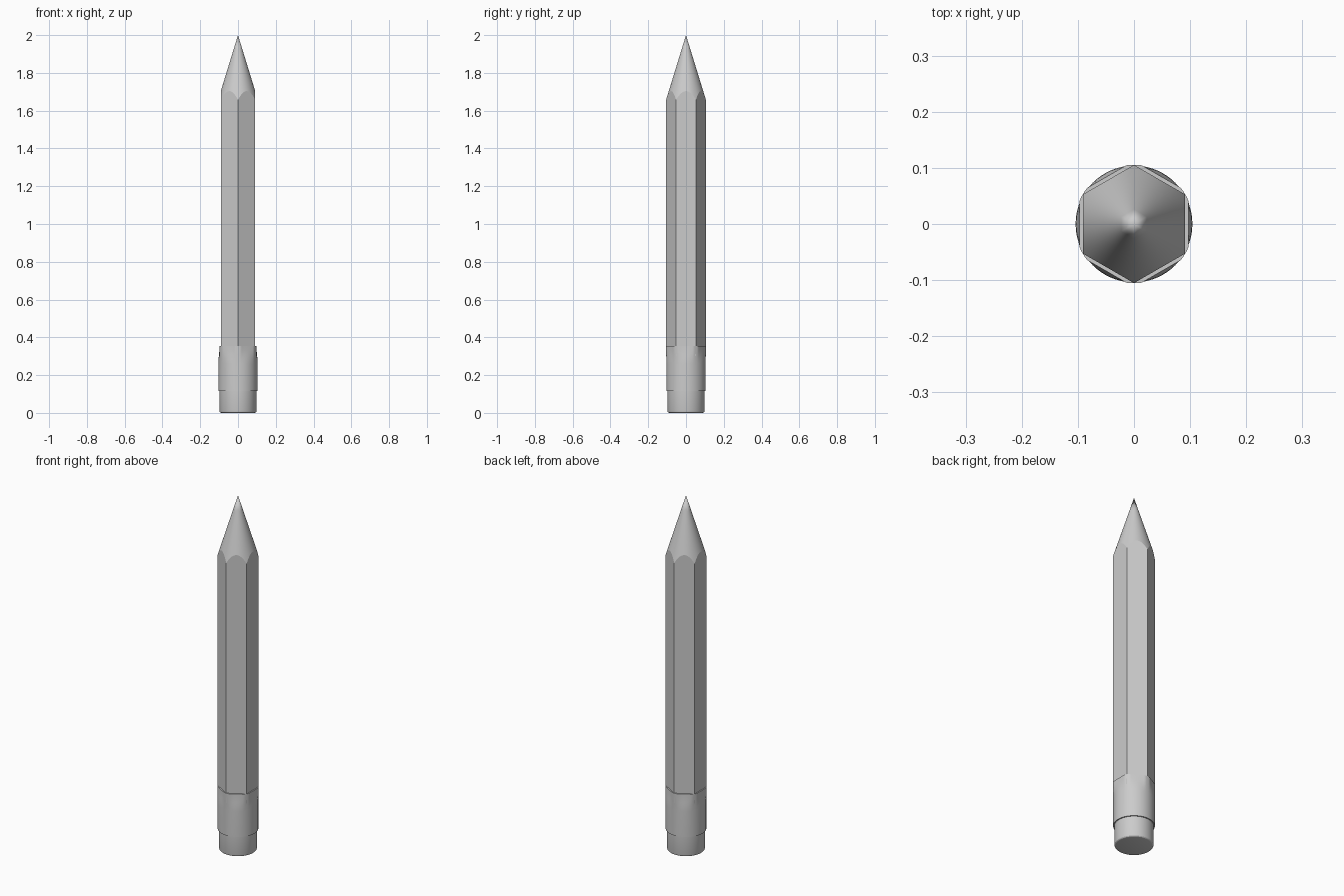
import bpy, math

if "Cube" in bpy.data.objects:
    bpy.data.objects.remove(bpy.data.objects["Cube"])

N = 96            # samples around, multiple of 12 so hexagon corners are hit
TIP_Z = 2.0
SLOPE = 3.25      # height of the sharpened cone per unit of radius


def hex_radius(a, apothem):
    """Radius of a hexagon with corners on the y axis at angle a."""
    s = math.pi / 3
    d = (a + s / 2) % s - s / 2
    return apothem / math.cos(d)


def loft(name, rings, top=None, bottom=None, angle=25):
    """Skin rings of (radius function, height function); optional end points or flat caps."""
    verts, faces = [], []
    for rf, zf in rings:
        for i in range(N):
            a = 2 * math.pi * i / N
            r = rf(a)
            verts.append((r * math.cos(a), r * math.sin(a), zf(r)))
    for k in range(len(rings) - 1):
        for i in range(N):
            j = (i + 1) % N
            faces.append((k * N + i, k * N + j, (k + 1) * N + j, (k + 1) * N + i))
    last = (len(rings) - 1) * N
    if top is not None:
        verts.append((0, 0, top))
        faces += [(last + i, last + (i + 1) % N, len(verts) - 1) for i in range(N)]
    if bottom is not None:
        verts.append((0, 0, bottom))
        faces += [((i + 1) % N, i, len(verts) - 1) for i in range(N)]
    me = bpy.data.meshes.new(name)
    me.from_pydata(verts, [], faces)
    ob = bpy.data.objects.new(name, me)
    bpy.context.collection.objects.link(ob)
    bpy.ops.object.select_all(action='DESELECT')
    ob.select_set(True)
    bpy.context.view_layer.objects.active = ob
    bpy.ops.object.shade_smooth_by_angle(angle=math.radians(angle))
    return ob


def circle(r):
    return lambda a: r


def at(z):
    return lambda r: z


AP = 0.0912
body = lambda a: hex_radius(a, AP)
cone_z = lambda r: TIP_Z - SLOPE * r

# Hexagonal shaft, its top edge scalloped where the cone cuts it
loft("shaft", [(body, at(0.3)), (body, cone_z)], bottom=0.3, angle=15)

# Sharpened cone running up to the point
tip_rings = [(body, cone_z)]
for f in (0.75, 0.5, 0.25):
    tip_rings.append((lambda a, f=f: f * body(a), cone_z))
loft("sharpened_tip", tip_rings, top=TIP_Z, angle=30)

# Metal sleeve: round at the bottom, pressed into a rounded hexagon at the top
rim = lambda a: min(0.1055, hex_radius(a, 0.0975))
sleeve = [(circle(0.104), at(0.115)), (circle(0.104), at(0.26))]
for t in (0.25, 0.5, 0.75, 1.0):
    s = t * t * (3 - 2 * t)
    sleeve.append((lambda a, s=s: 0.104 + (rim(a) - 0.104) * s, at(0.26 + 0.095 * t)))
loft("metal_sleeve", sleeve, top=0.355, bottom=0.115)

# Eraser with a small rounded bottom edge
profile = [(0.088, 0.0), (0.093, 0.0015), (0.0965, 0.005), (0.098, 0.011), (0.098, 0.13)]
loft("eraser", [(circle(r), at(z)) for r, z in profile], top=0.13, bottom=0.0)
